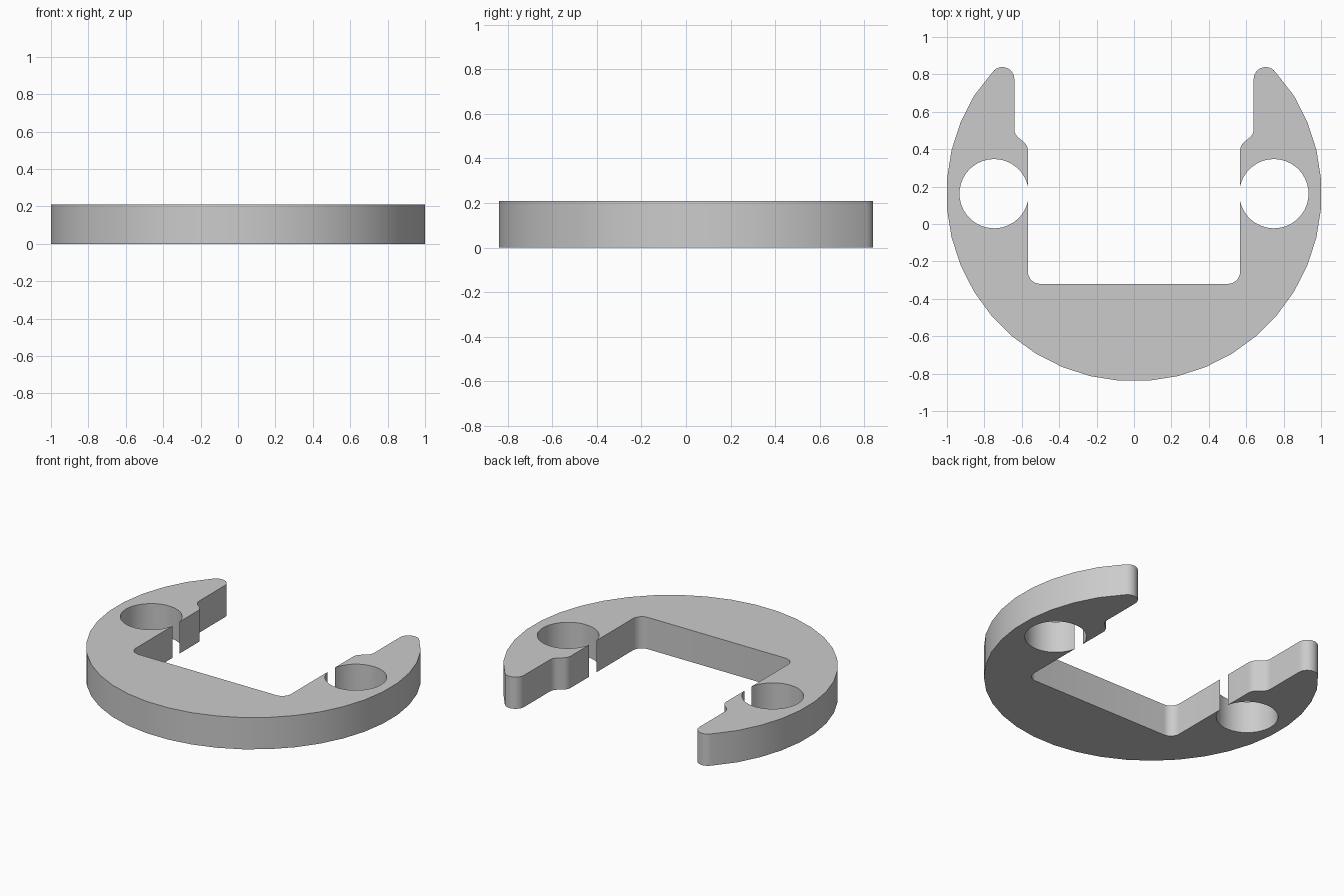
import bpy, bmesh
from math import radians, cos, sin

HEIGHT = 0.21
CENTRE_Y = 0.162

if "Cube" in bpy.data.objects:
    bpy.data.objects.remove(bpy.data.objects["Cube"])


def arc(cx, cy, r, start, end, steps):
    """Points on an arc, angles in degrees."""
    angles = [radians(start + (end - start) * i / steps) for i in range(steps + 1)]
    return [(cx + r * cos(a), cy + r * sin(a)) for a in angles]


# Left half of the outline, from the bottom middle round to the inner floor
half = arc(0, CENTRE_Y, 1.003, -85.5, 31.5, 13)        # faceted outer rim
half += arc(0.704, 0.775, 0.064, 36, 180, 12)          # rounded arm tip
half += arc(0.575, 0.51, 0.065, 0, -45, 6)             # step, hollow curve
half += arc(0.632, 0.39, 0.065, 135, 180, 6)           # step, outer curve
half += arc(0.748, CENTRE_Y, 0.185, 168, -168, 48)     # round hole open to the slot
half += arc(0.502, -0.255, 0.065, 0, -90, 8)           # slot corner
outline = half + [(-x, y) for x, y in reversed(half)]

# Clip body: extrude the outline
bm = bmesh.new()
base = bm.faces.new([bm.verts.new((x, y, 0)) for x, y in outline])
top = bmesh.ops.extrude_face_region(bm, geom=[base], use_keep_orig=True)
bmesh.ops.translate(bm, vec=(0, 0, HEIGHT),
                    verts=[v for v in top["geom"] if isinstance(v, bmesh.types.BMVert)])
bmesh.ops.recalc_face_normals(bm, faces=bm.faces)
mesh = bpy.data.meshes.new("clip_body")
bm.to_mesh(mesh)
bm.free()
body = bpy.data.objects.new("clip_body", mesh)
bpy.context.collection.objects.link(body)

# Plain grey material
grey = bpy.data.materials.new("plain_grey")
grey.use_nodes = True
colour = (0.6, 0.6, 0.6, 1)
grey.diffuse_color = colour
grey.node_tree.nodes["Principled BSDF"].inputs["Base Color"].default_value = colour
mesh.materials.append(grey)

# Smooth walls, sharp rims
bpy.ops.object.select_all(action="DESELECT")
body.select_set(True)
bpy.context.view_layer.objects.active = body
bpy.ops.object.shade_smooth_by_angle(angle=radians(30))
